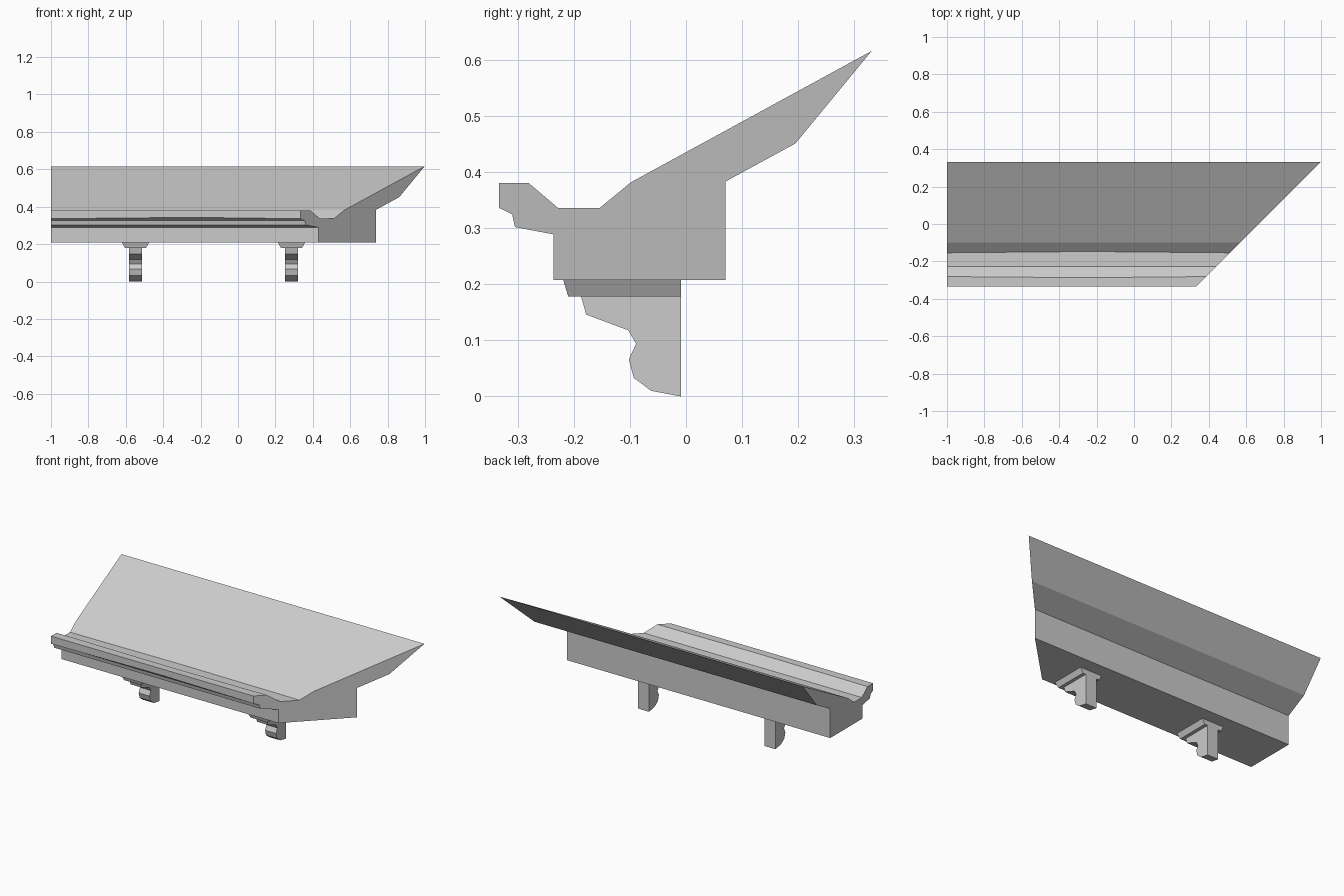
import bpy
import bmesh

old = bpy.data.objects.get("Cube")
if old:
    bpy.data.objects.remove(old, do_unlink=True)

stone = bpy.data.materials.new("light grey stone")
stone.use_nodes = True
GREY = (0.6, 0.6, 0.6, 1.0)
stone.diffuse_color = GREY
stone.node_tree.nodes["Principled BSDF"].inputs["Base Color"].default_value = GREY


def loft(name, rings):
    """Skin equal-length rings of points and close both ends."""
    bm = bmesh.new()
    loops = [[bm.verts.new(p) for p in ring] for ring in rings]
    n = len(loops[0])
    for a, b in zip(loops, loops[1:]):
        for i in range(n):
            j = (i + 1) % n
            bm.faces.new((a[i], a[j], b[j], b[i]))
    bm.faces.new(loops[0])
    bm.faces.new(loops[-1])
    bmesh.ops.recalc_face_normals(bm, faces=bm.faces)
    mesh = bpy.data.meshes.new(name)
    bm.to_mesh(mesh)
    bm.free()
    mesh.materials.append(stone)
    obj = bpy.data.objects.new(name, mesh)
    bpy.context.collection.objects.link(obj)
    return obj


# Eave section (y, z): gutter lip, gutter floor, roof slope, soffit, wall block
eave = [(-0.333, 0.381), (-0.281, 0.381), (-0.228, 0.336), (-0.154, 0.336),
        (-0.098, 0.382), (0.331, 0.616), (0.195, 0.451), (0.07, 0.383),
        (0.07, 0.208), (-0.236, 0.208), (-0.236, 0.289), (-0.305, 0.302),
        (-0.31, 0.325), (-0.333, 0.336)]

# The gutter edges bow slightly at mid length
middle = list(eave)
middle[1] = (-0.287, 0.381)
middle[3] = (-0.147, 0.336)
middle[13] = (-0.333, 0.343)

# Square end on one side, 45 degree mitre on the other
loft("roof_eave", [
    [(-1.0, y, z) for y, z in eave],
    [(-0.25, y, z) for y, z in middle],
    [(y + 0.667, y, z) for y, z in eave],
])

# Scrolled brackets with tapered caps
scroll = [(-0.009, 0.0), (-0.062, 0.01), (-0.093, 0.033), (-0.102, 0.066),
          (-0.089, 0.094), (-0.103, 0.118), (-0.178, 0.146), (-0.187, 0.178),
          (-0.009, 0.178)]


def cap_ring(cx, half, front, z):
    return [(cx - half, front, z), (cx + half, front, z),
            (cx + half, -0.009, z), (cx - half, -0.009, z)]


for side, cx in (("right", -0.548), ("left", 0.286)):
    loft(side + "_bracket",
         [[(cx + s * 0.036, y, z) for y, z in scroll] for s in (-1, 1)])
    loft(side + "_bracket_cap",
         [cap_ring(cx, 0.056, -0.21, 0.178), cap_ring(cx, 0.072, -0.219, 0.208)])
